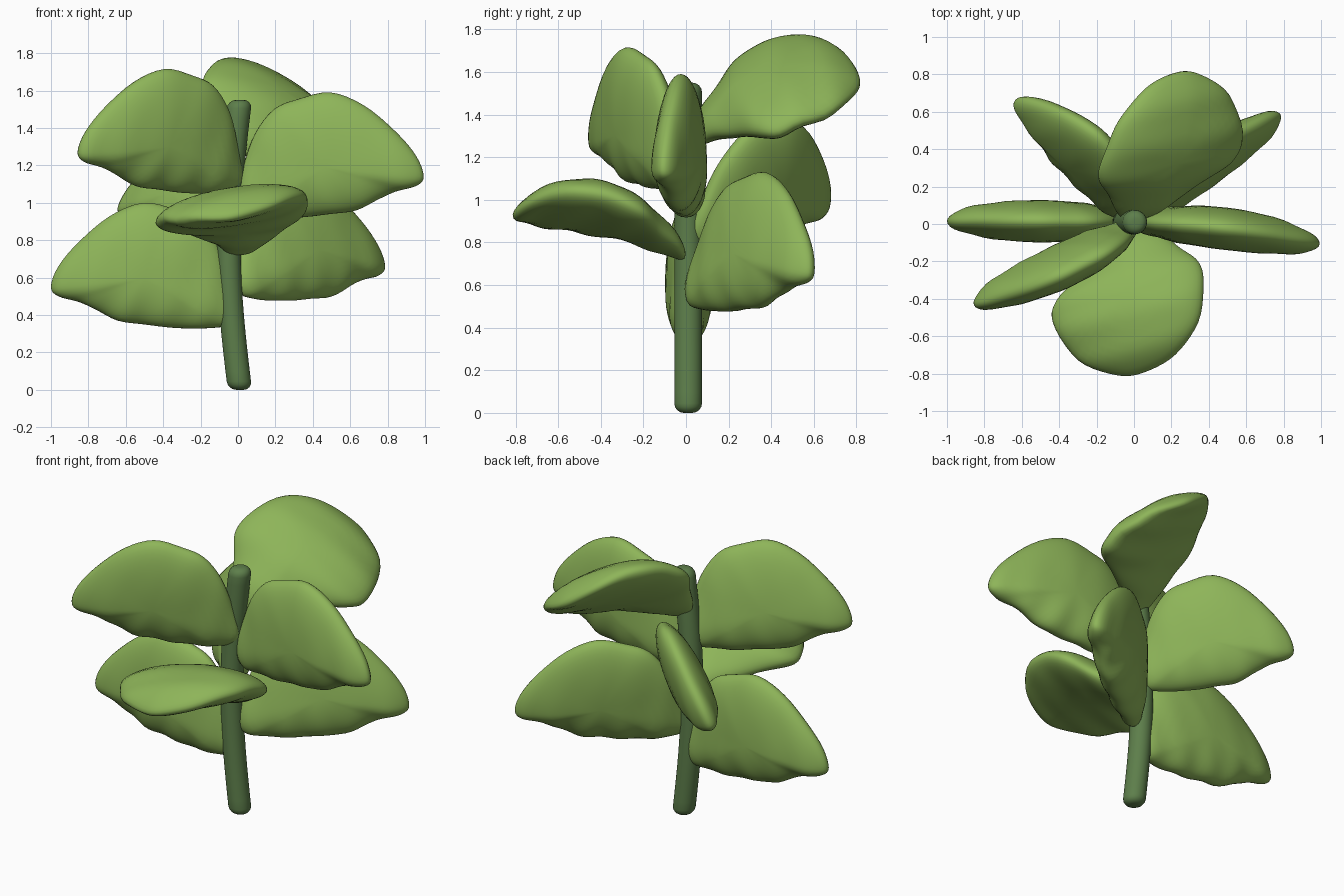
import bpy
import bmesh
from math import sin, cos, pi
from mathutils import Vector

cube = bpy.data.objects.get("Cube")
if cube:
    bpy.data.objects.remove(cube, do_unlink=True)


def material(name, rgb):
    mat = bpy.data.materials.new(name)
    mat.use_nodes = True
    mat.diffuse_color = (*rgb, 1)
    mat.node_tree.nodes["Principled BSDF"].inputs["Base Color"].default_value = (*rgb, 1)
    return mat


LEAF_GREEN = material("leaf green", (0.27, 0.46, 0.10))
STEM_GREEN = material("stem green", (0.11, 0.21, 0.07))


def finish(name, bm, mat):
    bmesh.ops.recalc_face_normals(bm, faces=bm.faces)
    for face in bm.faces:
        face.smooth = True
    mesh = bpy.data.meshes.new(name)
    bm.to_mesh(mesh)
    bm.free()
    mesh.materials.append(mat)
    obj = bpy.data.objects.new(name, mesh)
    bpy.context.collection.objects.link(obj)
    return obj


def bridge(bm, a, b):
    for i in range(len(a)):
        j = (i + 1) % len(a)
        bm.faces.new((a[i], a[j], b[j], b[i]))


def closed_spline(points, steps):
    """Smooth closed curve through the points."""
    pts = [Vector(p) for p in points]
    n = len(pts)
    out = []
    for i in range(n):
        p0, p1, p2, p3 = (pts[(i + k) % n] for k in (-1, 0, 1, 2))
        for s in range(steps):
            t = s / steps
            out.append(0.5 * (2 * p1 + (p2 - p0) * t
                              + (2 * p0 - 5 * p1 + 4 * p2 - p3) * t * t
                              + (3 * p1 - p0 - 3 * p2 + p3) * t ** 3))
    return out


# Leaf outlines: stalk end at the origin, long axis first, width second
UPRIGHT = closed_spline([
    (-0.02, 0.02), (0.02, 0.2), (0.08, 0.37), (0.18, 0.5), (0.31, 0.555),
    (0.48, 0.59), (0.66, 0.52), (0.83, 0.38), (0.94, 0.25), (0.98, 0.14),
    (0.94, 0.09), (0.83, 0.06), (0.74, 0.02), (0.62, -0.04), (0.48, -0.06),
    (0.3, -0.08), (0.12, -0.08), (0.02, -0.06)], 4)
BROAD = closed_spline([
    (-0.02, 0), (0.01, 0.09), (0.11, 0.21), (0.2, 0.33), (0.33, 0.365),
    (0.53, 0.34), (0.7, 0.21), (0.79, 0.03), (0.8, -0.12), (0.72, -0.32),
    (0.52, -0.45), (0.4, -0.43), (0.27, -0.31), (0.13, -0.19), (0.01, -0.1)], 5)
RINGS = 12
HALF_THICKNESS = 0.113


def leaf(name, outline, base, along, across, length=1.0, width=1.0, arch=0.0):
    """Thick rippled leaf blade spread over the two directions."""
    u = Vector(along).normalized()
    v = Vector(across)
    v = (v - u * v.dot(u)).normalized()
    n = u.cross(v)
    centre = sum(outline, Vector((0, 0))) / len(outline)
    bm = bmesh.new()

    def vert(p, rho, side):
        fade = min(1, max(0, 1 - p.y / 0.45))
        ripple = 0.007 * sin(p.x * 30 + p.y * 8) * fade * rho
        bend = arch * p.x * (1 - p.x)
        height = side * HALF_THICKNESS * max(0, 1 - rho * rho) ** 0.5
        return bm.verts.new(Vector(base) + u * p.x * length + v * p.y * width
                            + n * (height + ripple + bend))

    rim = [vert(p, 1, 0) for p in outline]
    for side in (-1, 1):
        outer = rim
        for k in range(1, RINGS):
            rho = cos(k / RINGS * pi / 2)
            ring = [vert(centre + (p - centre) * rho, rho, side) for p in outline]
            bridge(bm, outer, ring)
            outer = ring
        middle = vert(centre, 0, side)
        for i in range(len(outer)):
            bm.faces.new((outer[i], outer[(i + 1) % len(outer)], middle))
    return finish(name, bm, LEAF_GREEN)


# Stem: round rod, gently bowed sideways, with rounded ends
def stem(height=1.55, radius=0.065, round_end=0.045, sides=32):
    bm = bmesh.new()
    profile = []
    for k in range(5):
        a = k / 4 * pi / 2
        profile.append((round_end * (1 - cos(a)), radius - round_end * (1 - sin(a))))
    body = [(height * k / 16, radius) for k in range(1, 16)]
    top = [(height - z, r) for z, r in reversed(profile)]
    rings = []
    for z, r in profile + body + top:
        bow = 0.01 - 0.06 * sin(pi * z / height)
        rings.append([bm.verts.new((bow + r * cos(2 * pi * i / sides),
                                    0.01 + r * sin(2 * pi * i / sides), z))
                      for i in range(sides)])
    for a, b in zip(rings, rings[1:]):
        bridge(bm, a, b)
    bm.faces.new(rings[0])
    bm.faces.new(rings[-1])
    return finish("stem", bm, STEM_GREEN)


stem()

# Upright leaves, from the lowest to the highest
leaf("lower_right_leaf", UPRIGHT, (-0.03, 0.01, 0.41), (-1, 0.01, 0), (0, 0, 1), 0.99)
leaf("lower_back_left_leaf", UPRIGHT, (0, 0.02, 0.57), (0.8, 0.55, -0.05),
     (0.02, 0.2, 1), 0.98)
leaf("back_right_leaf", UPRIGHT, (-0.02, 0.03, 0.84), (-0.71, 0.66, 0),
     (0.25, 0.3, 1), 0.9, 0.99)
leaf("left_leaf", UPRIGHT, (0.01, 0.01, 1.0), (0.99, -0.125, 0), (0, 0, 1), 1.01, arch=-0.1)
leaf("upper_right_leaf", UPRIGHT, (0, -0.02, 1.13), (-0.9, -0.41, 0),
     (0.05, -0.12, 1), 0.97)

# Broad spreading leaves that arch over
leaf("front_leaf", BROAD, (0.04, -0.02, 0.76), (0, -1, 0.1), (1, 0, 0.18), arch=0.7)
leaf("top_back_leaf", BROAD, (-0.02, 0.04, 1.31), (0.25, 0.95, 0.22), (-0.95, 0.25, 0.68),
     1.07, 1.0, 0.7)
